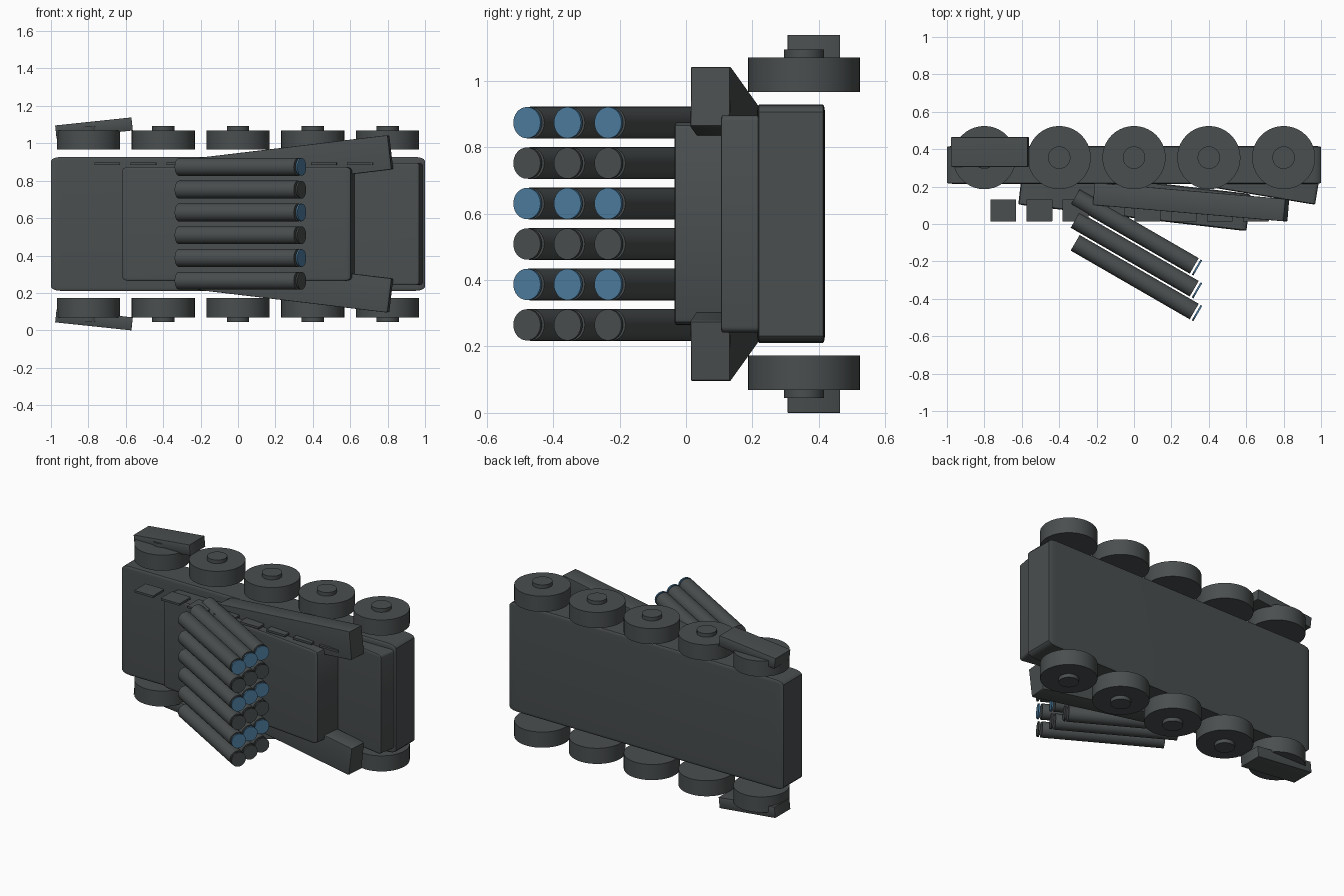
import bpy, bmesh, math
from mathutils import Matrix, Vector

if "Cube" in bpy.data.objects:
    bpy.data.objects.remove(bpy.data.objects["Cube"])

MID_Z = 0.569  # the vehicle lies on its side, symmetric about this height


def material(name, rgb):
    m = bpy.data.materials.new(name)
    m.diffuse_color = (*rgb, 1)
    m.use_nodes = True
    m.node_tree.nodes["Principled BSDF"].inputs["Base Color"].default_value = m.diffuse_color
    return m


GREY = material("dark_grey", (0.068, 0.077, 0.078))
BLUE = material("steel_blue", (0.075, 0.205, 0.35))


def finish(name, bm, matrix, mat):
    bm.transform(matrix)
    bmesh.ops.recalc_face_normals(bm, faces=bm.faces)
    me = bpy.data.meshes.new(name)
    bm.to_mesh(me)
    bm.free()
    me.materials.append(mat)
    ob = bpy.data.objects.new(name, me)
    bpy.context.collection.objects.link(ob)
    bpy.context.view_layer.objects.active = ob
    for o in bpy.context.selected_objects:
        o.select_set(False)
    ob.select_set(True)
    bpy.ops.object.shade_smooth_by_angle(angle=math.radians(35))
    return ob


def box(name, center, size, yaw=0, pitch=0, bevel=0.0):
    """Rounded unit cube, stretched so the rounding stretches with it."""
    bm = bmesh.new()
    bmesh.ops.create_cube(bm, size=1)
    if bevel:
        bmesh.ops.bevel(bm, geom=bm.edges[:], offset=bevel, segments=3,
                        profile=0.5, affect='EDGES')
    mat = (Matrix.Translation(center)
           @ Matrix.Rotation(math.radians(yaw), 4, 'Z')
           @ Matrix.Rotation(math.radians(pitch), 4, 'Y')
           @ Matrix.Diagonal((*size, 1)))
    return finish(name, bm, mat, GREY)


def rod(name, start, end, radius, mat=GREY, sides=40):
    a, b = Vector(start), Vector(end)
    bm = bmesh.new()
    bmesh.ops.create_cone(bm, cap_ends=True, segments=sides, radius1=radius,
                          radius2=radius, depth=(b - a).length)
    turn = (b - a).to_track_quat('Z', 'Y').to_matrix().to_4x4()
    return finish(name, bm, Matrix.Translation((a + b) / 2) @ turn, mat)


# Hull, sloped nose deck and tilted upper deck
box("hull", (0, 0.316, MID_Z), (2.0, 0.204, 0.717), bevel=0.03)

yaw = math.radians(-9.5)
along = Vector((math.cos(yaw), math.sin(yaw), 0))
inward = Vector((-math.sin(yaw), math.cos(yaw), 0))
corner = Vector((0.968, 0.103, MID_Z))
box("nose_deck", corner - along * 0.35 + inward * 0.088, (0.7, 0.176, 0.653),
    yaw=-9.5, bevel=0.025)

yaw = math.radians(-6.6)
along = Vector((math.cos(yaw), math.sin(yaw), 0))
inward = Vector((-math.sin(yaw), math.cos(yaw), 0))
corner = Vector((0.601, -0.038, MID_Z))
box("upper_deck", corner - along * 0.614 + inward * 0.1, (1.228, 0.2, 0.61),
    yaw=-6.6, bevel=0.03)

# Paired parts: side = 1 is the upper side, -1 the lower side
for side, tag in ((1, "upper"), (-1, "lower")):
    def z(h):
        return MID_Z + side * h

    box(f"side_panel_{tag}", (0.305, 0.117, z(0.322)), (1.03, 0.12, 0.184),
        yaw=-4.9, pitch=-6.8 * side, bevel=0.02)
    box(f"rear_guard_{tag}", (-0.77, 0.385, z(0.513)), (0.41, 0.158, 0.07),
        pitch=-6 * side, bevel=0.01)
    for i in range(5):
        x = -0.8 + 0.4 * i
        rod(f"wheel_{tag}_{i + 1}", (x, 0.355, z(0.397)), (x, 0.355, z(0.500)), 0.169)
        rod(f"wheel_hub_{tag}_{i + 1}", (x, 0.355, z(0.49)), (x, 0.355, z(0.524)), 0.06)

# Row of thin plates along the upper side
for i in range(8):
    box(f"side_plate_{i + 1}", (-0.699 + 0.193 * i, 0.073, 0.890),
        (0.138, 0.118, 0.014), bevel=0.02)

# Launch tubes, 6 columns by 3 rows, each with an end cap; every other column is blue
aim = Vector((math.cos(math.radians(30)), -math.sin(math.radians(30)), 0))
for col in range(6):
    for row in range(3):
        mouth = Vector((0.341, -0.235 - 0.122 * row, 0.265 + 0.1217 * col))
        n = f"{col + 1}_{row + 1}"
        rod(f"launch_tube_{n}", mouth - aim * 0.757, mouth - aim * 0.022, 0.048, sides=32)
        rod(f"tube_cap_{n}", mouth - aim * 0.010, mouth, 0.047,
            BLUE if col % 2 else GREY, sides=32)
